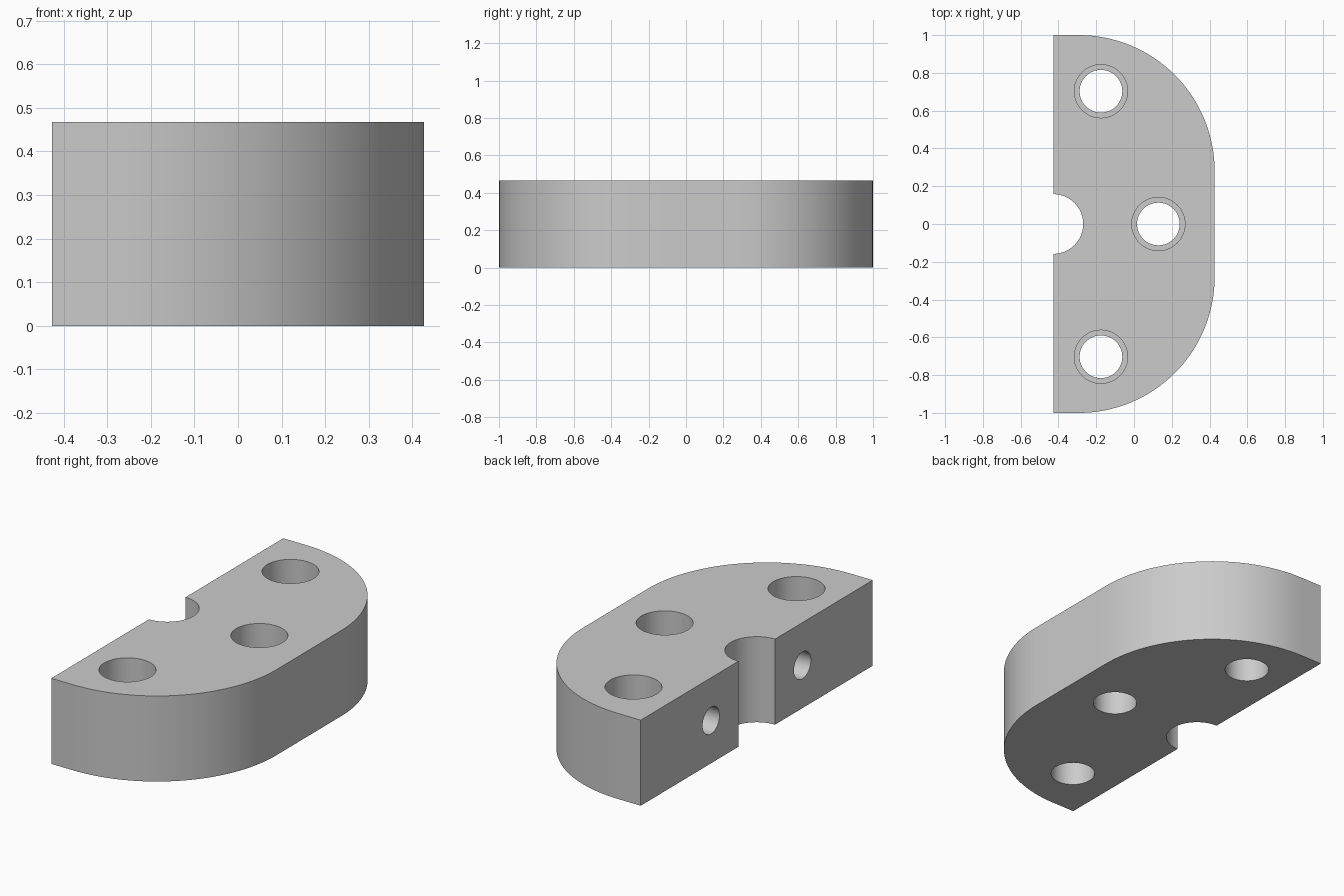
import bpy, bmesh
from math import cos, sin, pi, radians
from mathutils import Matrix, Vector

HALF_X, HALF_Y, HEIGHT = 0.427, 1.0, 0.467
CORNER, NOTCH = 0.72, 0.158

if "Cube" in bpy.data.objects:
    bpy.data.objects.remove(bpy.data.objects["Cube"])

grey = bpy.data.materials.new("plain grey")
grey.use_nodes = True
grey.diffuse_color = (0.6, 0.6, 0.6, 1)
grey.node_tree.nodes["Principled BSDF"].inputs["Base Color"].default_value = (0.6, 0.6, 0.6, 1)


def make_object(name, bm):
    bmesh.ops.recalc_face_normals(bm, faces=bm.faces)
    mesh = bpy.data.meshes.new(name)
    bm.to_mesh(mesh)
    bm.free()
    mesh.materials.append(grey)
    obj = bpy.data.objects.new(name, mesh)
    bpy.context.collection.objects.link(obj)
    return obj


def arc(cx, cy, radius, start, end, steps):
    angles = [radians(start + (end - start) * i / steps) for i in range(steps + 1)]
    return [(cx + radius * cos(a), cy + radius * sin(a)) for a in angles]


# D-shaped plate with a half-round notch in its flat side
cx, cy = HALF_X - CORNER, HALF_Y - CORNER
outline = [(-HALF_X, -HALF_Y)]
outline += arc(cx, -cy, CORNER, -90, 0, 32)
outline += arc(cx, cy, CORNER, 0, 90, 32)
outline += [(-HALF_X, HALF_Y)]
outline += arc(-HALF_X, 0, NOTCH, 90, -90, 32)
bm = bmesh.new()
base = bm.faces.new([bm.verts.new((x, y, 0)) for x, y in outline])
top = bmesh.ops.extrude_face_region(bm, geom=[base])["geom"]
bmesh.ops.translate(bm, vec=(0, 0, HEIGHT),
                    verts=[v for v in top if isinstance(v, bmesh.types.BMVert)])
plate = make_object("clamp_plate", bm)


def drill(name, profile, matrix):
    """Cut a turned profile of (radius, height) rings out of the plate."""
    bm = bmesh.new()
    n = 48
    rings = [[bm.verts.new((r * cos(2 * pi * i / n), r * sin(2 * pi * i / n), z))
              for i in range(n)] for r, z in profile]
    for low, high in zip(rings, rings[1:]):
        for i in range(n):
            j = (i + 1) % n
            bm.faces.new((low[i], low[j], high[j], high[i]))
    bm.faces.new(rings[0])
    bm.faces.new(rings[-1])
    bm.transform(matrix)
    cutter = make_object(name, bm)
    cutter.hide_render = True
    cutter.hide_set(True)
    cut = plate.modifiers.new(name, 'BOOLEAN')
    cut.operation, cut.solver, cut.object = 'DIFFERENCE', 'EXACT', cutter
    return cutter


# Stepped bolt holes through the plate
stepped = [(0.113, -0.1), (0.113, 0.23), (0.141, 0.23), (0.141, HEIGHT + 0.1)]
cutters = [drill(f"bolt_hole_cutter_{i}", stepped, Matrix.Translation((x, y, 0)))
           for i, (x, y) in enumerate([(-0.175, -0.703), (0.129, 0), (-0.175, 0.703)])]

# Blind holes drilled into the flat side
for side, name in ((1, "back"), (-1, "front")):
    place = Matrix.Translation((-HALF_X, side * 0.394, HEIGHT / 2)) @ Matrix.Rotation(pi / 2, 4, 'Y')
    cutters.append(drill(f"{name}_side_hole_cutter", [(0.073, -0.1), (0.073, 0.45)], place))

# Apply the cuts, remove the cutters and smooth the curved walls
bpy.ops.object.select_all(action='DESELECT')
plate.select_set(True)
bpy.context.view_layer.objects.active = plate
for modifier in list(plate.modifiers):
    bpy.ops.object.modifier_apply(modifier=modifier.name)
for cutter in cutters:
    bpy.data.objects.remove(cutter)
bpy.ops.object.shade_smooth_by_angle(angle=radians(30))
